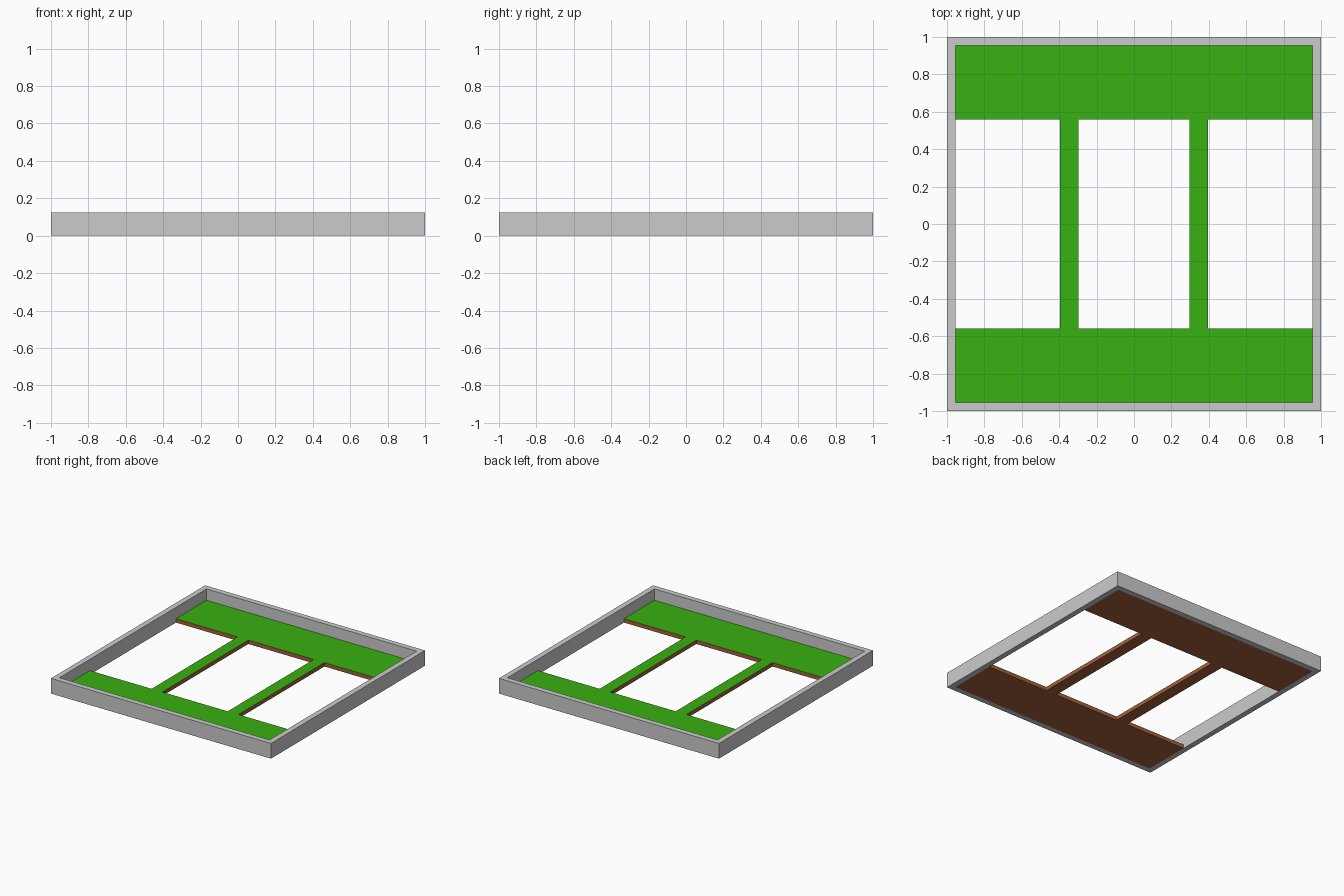
import bpy, bmesh

if "Cube" in bpy.data.objects:
    bpy.data.objects.remove(bpy.data.objects["Cube"])

WALL_H, FLOOR_H = 0.125, 0.032
INNER = 0.955


def material(name, rgb):
    m = bpy.data.materials.new(name)
    m.diffuse_color = (*rgb, 1)
    m.use_nodes = True
    m.node_tree.nodes["Principled BSDF"].inputs["Base Color"].default_value = m.diffuse_color
    return m


def grid_slab(name, xs, ys, height, holes):
    """Slab made from grid cells, leaving out the (column, row) holes."""
    bm = bmesh.new()
    v = {(i, j): bm.verts.new((x, y, 0))
         for i, x in enumerate(xs) for j, y in enumerate(ys)}
    for i in range(len(xs) - 1):
        for j in range(len(ys) - 1):
            if (i, j) not in holes:
                bm.faces.new((v[i, j], v[i + 1, j], v[i + 1, j + 1], v[i, j + 1]))
    res = bmesh.ops.extrude_face_region(bm, geom=bm.faces[:], use_keep_orig=True)
    top = [g for g in res["geom"] if isinstance(g, bmesh.types.BMVert)]
    bmesh.ops.translate(bm, verts=top, vec=(0, 0, height))
    bmesh.ops.recalc_face_normals(bm, faces=bm.faces[:])
    me = bpy.data.meshes.new(name)
    bm.to_mesh(me)
    bm.free()
    ob = bpy.data.objects.new(name, me)
    bpy.context.collection.objects.link(ob)
    return ob


# Surrounding wall
edge = (-1, -INNER, INNER, 1)
grid_slab("border_wall", edge, edge, WALL_H, {(1, 1)})

# Ground with three rectangular openings, leaving two narrow bridges
ground = grid_slab("ground",
                   (-INNER, -0.395, -0.297, 0.297, 0.395, INNER),
                   (-INNER, -0.558, 0.558, INNER),
                   FLOOR_H, {(0, 1), (2, 1), (4, 1)})

# Grass on top, soil on the sides and underneath
ground.data.materials.append(material("soil", (0.36, 0.12, 0.042)))
ground.data.materials.append(material("grass", (0.04, 0.44, 0.006)))
for p in ground.data.polygons:
    p.material_index = 1 if p.normal.z > 0.5 else 0
